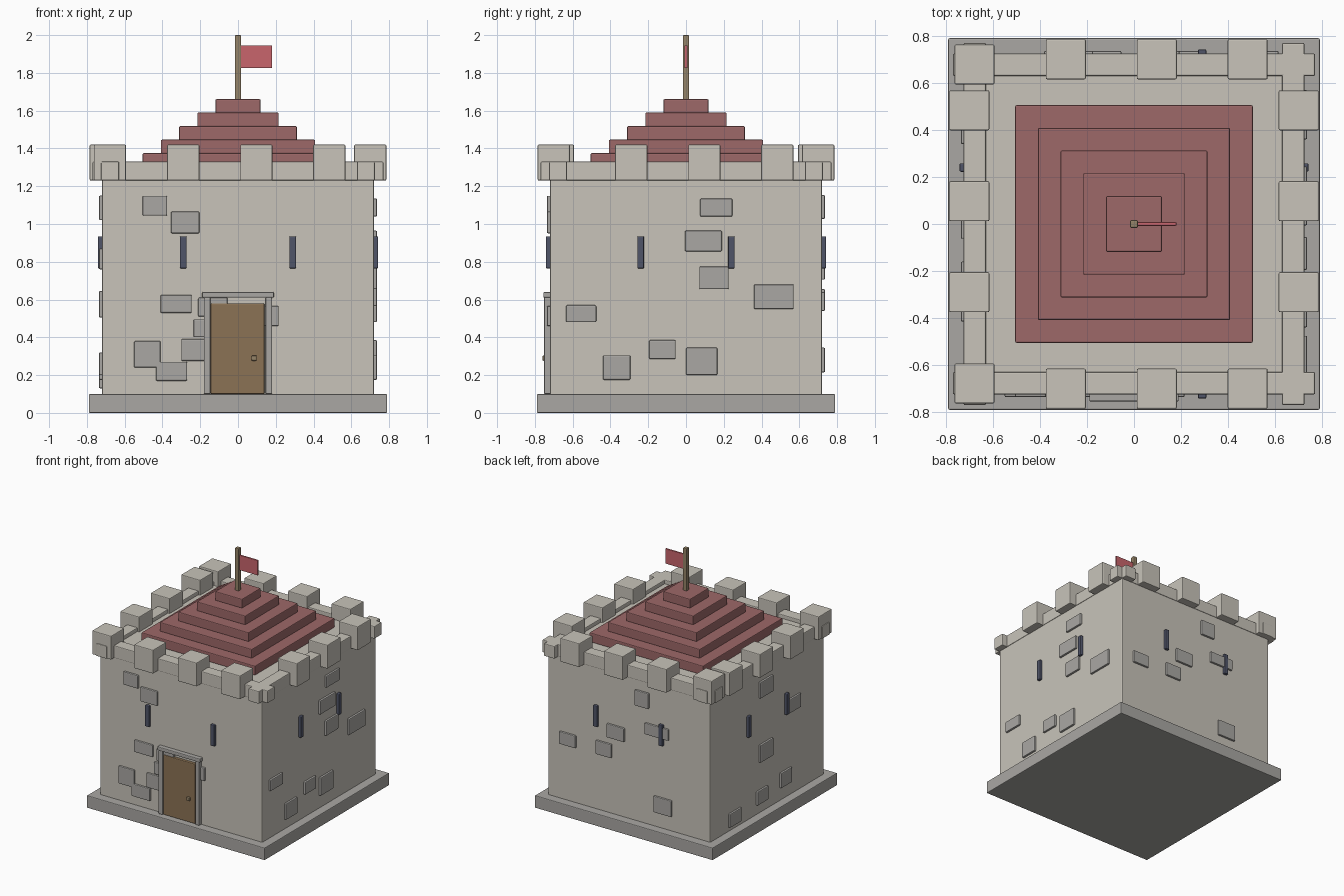
import bpy
import bmesh


def material(name, rgb):
    m = bpy.data.materials.new(name)
    m.diffuse_color = (*rgb, 1)
    return m


WALL = material("pale_stone", (0.58, 0.55, 0.49))
STONE = material("grey_stone", (0.40, 0.39, 0.37))
ROOF = material("red_roof", (0.34, 0.14, 0.14))
CLOTH = material("red_cloth", (0.58, 0.13, 0.15))
WOOD = material("wood", (0.26, 0.17, 0.09))
POLE = material("pole_wood", (0.30, 0.23, 0.14))
SLIT = material("dark_slit", (0.08, 0.09, 0.14))


def box(name, x, y, z, mat, bevel=0.006):
    """Box from (min, max) ranges, with a small rounded edge."""
    me = bpy.data.meshes.new(name)
    bm = bmesh.new()
    bmesh.ops.create_cube(bm, size=1)
    ranges = (x, y, z)
    for v in bm.verts:
        v.co = [r[1] if c > 0 else r[0] for c, r in zip(v.co, ranges)]
    bm.to_mesh(me)
    bm.free()
    me.materials.append(mat)
    ob = bpy.data.objects.new(name, me)
    bpy.context.collection.objects.link(ob)
    if bevel:
        b = ob.modifiers.new("soft_edges", 'BEVEL')
        b.width = bevel
        b.segments = 2
    return ob


def wall_box(name, side, u, z, inner, outer, mat):
    """Box lying on one wall; u is the range along the wall."""
    d = (-outer, -inner) if side in ("front", "left") else (inner, outer)
    if side in ("front", "back"):
        box(f"{side}_{name}", u, d, z, mat)
    else:
        box(f"{side}_{name}", d, u, z, mat)


def span(c, size):
    return (c - size / 2, c + size / 2)


# Plinth and tower body
box("plinth", (-0.79, 0.79), (-0.79, 0.79), (0, 0.10), STONE)
box("tower_body", (-0.72, 0.72), (-0.72, 0.72), (0.09, 1.30), WALL)

# Parapet and battlements
for side in ("front", "back", "left", "right"):
    wall_box("parapet", side, (-0.77, 0.77), (1.23, 1.33), 0.63, 0.724, WALL)
    for u in (-0.29, 0.097, 0.483):
        wall_box("merlon", side, span(u, 0.17), (1.23, 1.42), 0.615, 0.785, WALL)
for y in (-0.678, 0.678):
    box("corner_merlon", span(-0.678, 0.17), span(y, 0.17), (1.23, 1.42), WALL)

# Stepped roof
for i in range(5):
    h = 0.505 - 0.0965 * i
    z = 1.30 + 0.0715 * i
    box("roof_tier", (-h, h), (-h, h), (z, z + 0.075), ROOF)

# Flagpole and flag
box("flagpole", span(0, 0.034), span(0, 0.034), (1.64, 2.0), POLE)
box("flag", (0.012, 0.18), span(0, 0.015), (1.825, 1.945), CLOTH, 0.003)

# Door with frame and knob
box("door", (-0.145, 0.14), (-0.742, -0.71), (0.10, 0.58), WOOD)
for x in (-0.163, 0.163):
    box("door_post", span(x, 0.035), (-0.752, -0.70), (0.10, 0.612), STONE)
box("door_lintel", (-0.19, 0.19), (-0.755, -0.70), (0.61, 0.64), STONE)
box("door_knob", span(0.085, 0.028), (-0.76, -0.735), span(0.29, 0.028), POLE)

# Arrow slits
for side, u in (("front", 0.29), ("back", 0.29), ("left", 0.24), ("right", 0.24)):
    for s in (-1, 1):
        wall_box("arrow_slit", side, span(s * u, 0.036), (0.765, 0.935), 0.70, 0.742, SLIT)

# Raised wall stones: centre along wall, centre height, width, height
stones = {
    "front": [(-0.44, 1.097, 0.13, 0.105), (-0.28, 1.008, 0.15, 0.115),
              (-0.328, 0.577, 0.165, 0.095), (-0.48, 0.31, 0.14, 0.14),
              (-0.352, 0.22, 0.165, 0.10), (-0.23, 0.333, 0.14, 0.115),
              (-0.165, 0.448, 0.14, 0.095), (-0.133, 0.56, 0.155, 0.10),
              (0.14, 0.513, 0.15, 0.105)],
    "right": [(0.16, 1.087, 0.17, 0.095), (0.092, 0.91, 0.195, 0.11),
              (0.148, 0.715, 0.155, 0.12), (0.465, 0.615, 0.21, 0.13),
              (-0.555, 0.525, 0.16, 0.09), (-0.125, 0.335, 0.14, 0.10),
              (0.083, 0.273, 0.165, 0.145), (-0.367, 0.24, 0.145, 0.13)],
    "back": [(0.542, 0.59, 0.145, 0.10), (-0.116, 1.09, 0.125, 0.125),
             (0.116, 0.76, 0.155, 0.11), (0.222, 0.60, 0.14, 0.11),
             (-0.249, 0.865, 0.21, 0.09), (-0.302, 0.28, 0.16, 0.13)],
    "left": [(-0.335, 0.815, 0.16, 0.11), (0.02, 1.085, 0.165, 0.13),
             (0.02, 0.575, 0.165, 0.14), (-0.23, 0.26, 0.14, 0.12),
             (0.07, 0.23, 0.14, 0.11), (0.415, 0.185, 0.15, 0.11)],
}
for side, items in stones.items():
    for u, z, w, h in items:
        wall_box("wall_stone", side, span(u, w), span(z, h), 0.70, 0.736, STONE)
